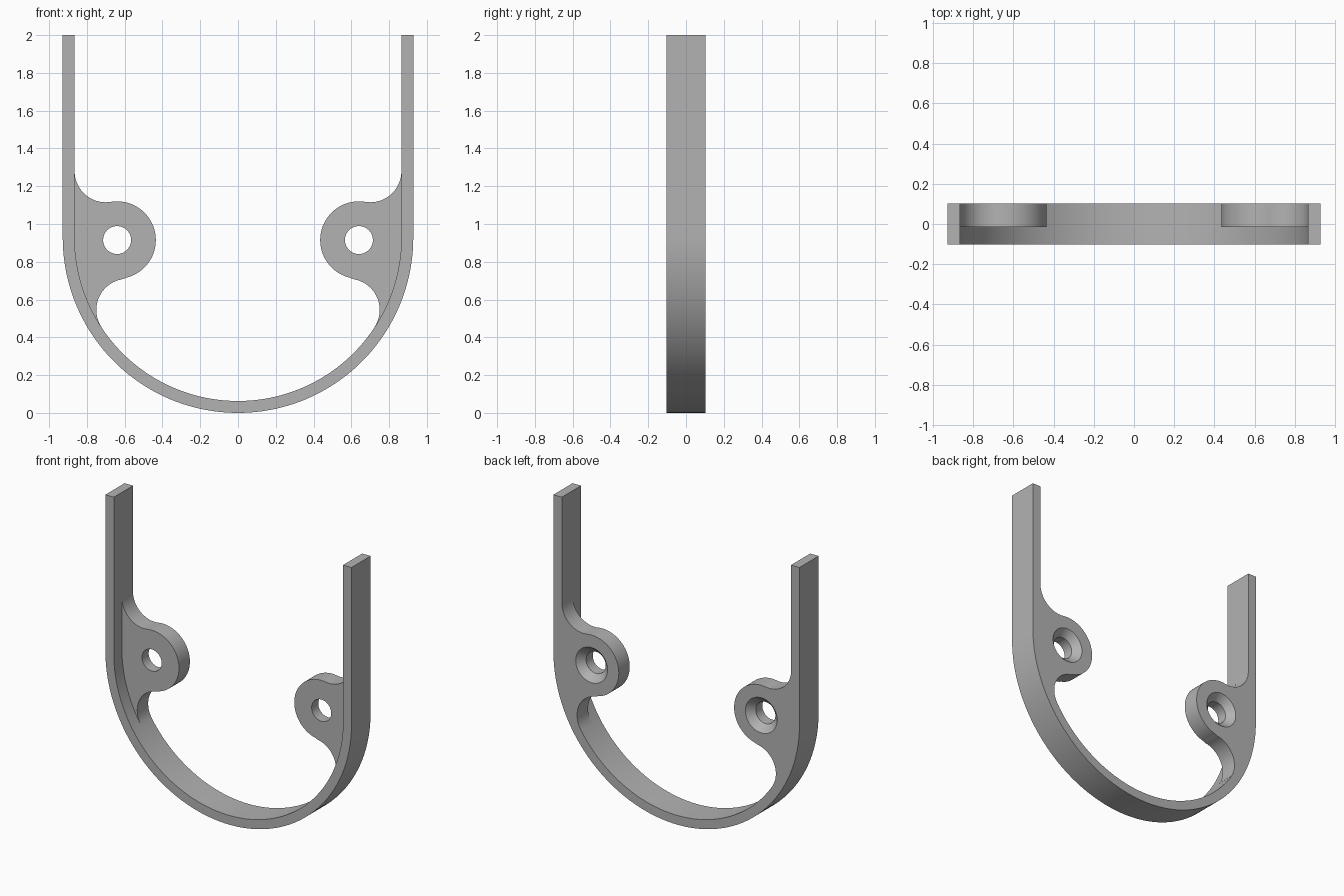
import bpy
import bmesh
from math import sin, cos, pi, atan2, radians

if "Cube" in bpy.data.objects:
    bpy.data.objects.remove(bpy.data.objects["Cube"])

OUTER, INNER = 0.928, 0.865      # band radii, also the arc centre height
HALF_DEPTH, TAB_FRONT = 0.103, -0.015
BOSS, BOSS_R = (0.64, 0.915), 0.205
FILLET_R = 0.165
UPPER, LOWER = (0.70, 1.28), (0.585, 0.545)   # fillet centres
HOLE_R, SINK_R = 0.074, 0.12

grey = bpy.data.materials.new("plain grey")
grey.use_nodes = True
grey.diffuse_color = (0.45, 0.45, 0.45, 1)
grey.node_tree.nodes["Principled BSDF"].inputs["Base Color"].default_value = grey.diffuse_color


def arc(center, radius, a0, a1, steps):
    angles = [a0 + (a1 - a0) * i / steps for i in range(steps + 1)]
    return [(center[0] + radius * cos(a), center[1] + radius * sin(a)) for a in angles]


def heading(a, b):
    return atan2(b[1] - a[1], b[0] - a[0])


def finish(name, bm):
    bmesh.ops.recalc_face_normals(bm, faces=bm.faces)
    mesh = bpy.data.meshes.new(name)
    bm.to_mesh(mesh)
    bm.free()
    mesh.materials.append(grey)
    obj = bpy.data.objects.new(name, mesh)
    bpy.context.collection.objects.link(obj)
    return obj


def extrude(name, outline, y0, y1):
    bm = bmesh.new()
    face = bm.faces.new([bm.verts.new((x, y0, z)) for x, z in outline])
    grown = bmesh.ops.extrude_face_region(bm, geom=[face])["geom"]
    moved = [v for v in grown if isinstance(v, bmesh.types.BMVert)]
    bmesh.ops.translate(bm, verts=moved, vec=(0, y1 - y0, 0))
    return finish(name, bm)


def lathe(name, center, profile, steps=48):
    # Closed solid of revolution about the y axis
    bm = bmesh.new()
    rings = [[bm.verts.new((x, y, z)) for x, z in arc(center, r, 0, 2 * pi, steps)[:-1]]
             for r, y in profile]
    for a, b in zip(rings, rings[1:]):
        for i in range(steps):
            j = (i + 1) % steps
            bm.faces.new((a[i], a[j], b[j], b[i]))
    bm.faces.new(rings[0])
    bm.faces.new(rings[-1])
    return finish(name, bm)


def combine(target, other, operation):
    mod = target.modifiers.new(operation.title(), "BOOLEAN")
    mod.operation, mod.solver, mod.object = operation, "EXACT", other
    bpy.context.view_layer.objects.active = target
    bpy.ops.object.modifier_apply(modifier=mod.name)
    bpy.data.objects.remove(other)


# U-shaped band
middle = (0, OUTER)
band_outline = ([(-OUTER, 2)] + arc(middle, OUTER, pi, 2 * pi, 96) + [(OUTER, 2), (INNER, 2)]
                + arc(middle, INNER, 2 * pi, pi, 96) + [(-INNER, 2)])
bracket = extrude("strap_bracket", band_outline, -HALF_DEPTH, HALF_DEPTH)

# Screw tab outline: upper fillet, round boss, lower fillet, edge buried in the band
up, down = heading(UPPER, BOSS), heading(BOSS, LOWER)
root = heading(middle, LOWER)
buried = (INNER + OUTER) / 2
tab_outline = (arc(UPPER, FILLET_R, 0, up, 20)
               + arc(BOSS, BOSS_R, up + pi, down + 2 * pi, 40)[1:-1]
               + arc(LOWER, FILLET_R, down + pi, root, 24)
               + arc(middle, buried, root, 0, 16) + [(buried, UPPER[1])])

# Mirrored tabs, each with a countersunk screw hole open to the back
sink_y = HALF_DEPTH - (SINK_R - HOLE_R)
bore = [(HOLE_R, -0.2), (HOLE_R, sink_y), (SINK_R, HALF_DEPTH), (SINK_R, 0.2)]
for side, s in (("left", 1), ("right", -1)):
    tab = extrude(side + "_tab", [(s * x, z) for x, z in tab_outline], TAB_FRONT, HALF_DEPTH)
    combine(tab, lathe(side + "_hole", (s * BOSS[0], BOSS[1]), bore), "DIFFERENCE")
    combine(bracket, tab, "UNION")

bpy.ops.object.select_all(action="DESELECT")
bracket.select_set(True)
bpy.context.view_layer.objects.active = bracket
bpy.ops.object.shade_smooth_by_angle(angle=radians(30))
